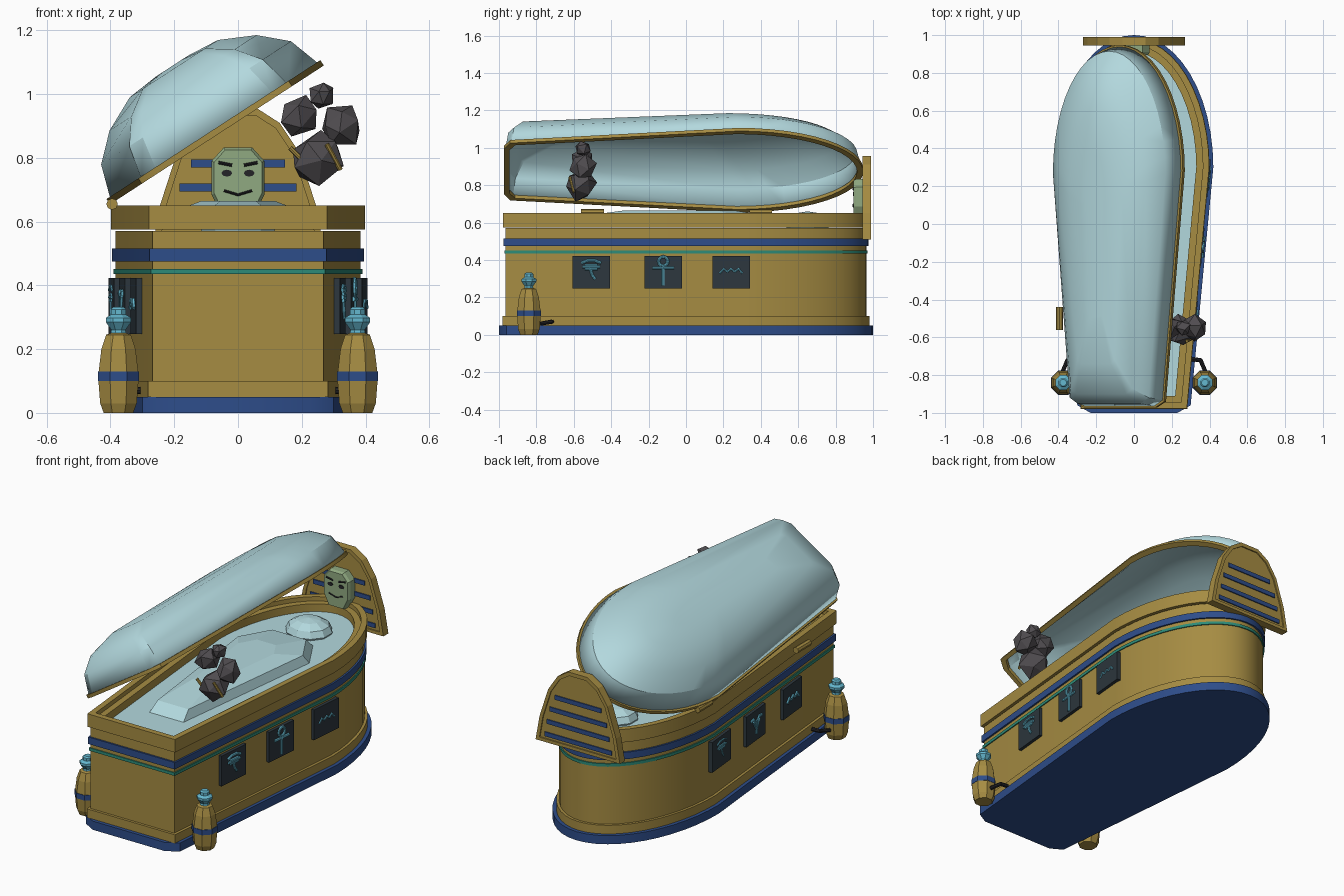
import bpy, bmesh, math, random
from math import cos, sin, pi, radians
from mathutils import Matrix, Vector

cube = bpy.data.objects.get("Cube")
if cube:
    bpy.data.objects.remove(cube, do_unlink=True)
random.seed(4)


def material(name, r, g, b):
    m = bpy.data.materials.new(name)
    m.use_nodes = True
    m.diffuse_color = (r, g, b, 1)
    m.node_tree.nodes["Principled BSDF"].inputs["Base Color"].default_value = (r, g, b, 1)
    return m


GOLD = material("gold", .38, .262, .055)
BLUE = material("deep blue", .027, .074, .254)
TEAL = material("teal", .026, .26, .19)
PALE = material("pale blue", .45, .69, .73)
TURQ = material("turquoise", .13, .48, .63)
SLATE = material("dark slate", .026, .038, .048)
ROCK = material("grey rock", .08, .073, .08)
GREEN = material("mask green", .28, .40, .22)
DARK = material("near black", .017, .017, .02)


def finish(name, bm, mats, smooth=False, fix=True):
    if fix:
        bmesh.ops.recalc_face_normals(bm, faces=bm.faces)
    me = bpy.data.meshes.new(name)
    bm.to_mesh(me)
    bm.free()
    for m in mats:
        me.materials.append(m)
    ob = bpy.data.objects.new(name, me)
    bpy.context.collection.objects.link(ob)
    if smooth:
        bpy.ops.object.select_all(action='DESELECT')
        ob.select_set(True)
        bpy.context.view_layer.objects.active = ob
        bpy.ops.object.shade_smooth_by_angle(angle=radians(30))
    return ob


def loft(name, rings, mats, bands=None, smooth=False, start=True, end=True, end_mat=0):
    """Skin a list of point rings; bands gives a material index per strip."""
    bm = bmesh.new()
    loops = [[bm.verts.new(p) for p in ring] for ring in rings]
    n = len(loops[0])
    for k in range(len(loops) - 1):
        a, b = loops[k], loops[k + 1]
        for i in range(n):
            j = (i + 1) % n
            f = bm.faces.new((a[i], a[j], b[j], b[i]))
            f.material_index = bands[k] if bands else 0
    if start:
        bm.faces.new(loops[0][::-1])
    if end:
        bm.faces.new(loops[-1]).material_index = end_mat
    return finish(name, bm, mats, smooth, fix=start and end)


def rods(name, paths, r, mat, xf=Matrix()):
    """Straight round bars along each path."""
    bm = bmesh.new()
    for path in paths:
        for p, q in zip(path, path[1:]):
            p, q = xf @ Vector(p), xf @ Vector(q)
            d = q - p
            m = Matrix.Translation((p + q) / 2) @ d.to_track_quat('Z', 'Y').to_matrix().to_4x4()
            bmesh.ops.create_cone(bm, cap_ends=True, segments=8, radius1=r, radius2=r,
                                  depth=d.length + r * .6, matrix=m)
    return finish(name, bm, [mat])


def outline(inset=0, clip=False):
    """Plan of the chest: narrow flat foot, flaring sides, rounded head."""
    right = [(.23, -1), (.30, -.96)] if clip else [(.30, -1)]
    right += [(.42 * cos(t * pi / 24), .3 + .7 * sin(t * pi / 24)) for t in range(12)]
    pts = [Vector(p) for p in right + [(0, 1)] + [(-x, y) for x, y in right[::-1]]]
    out = []
    for i, p in enumerate(pts):
        d1 = (p - pts[i - 1]).normalized()
        d2 = (pts[(i + 1) % len(pts)] - p).normalized()
        n1, n2 = Vector((-d1.y, d1.x)), Vector((-d2.y, d2.x))
        out.append(p + (n1 + n2) * inset / (1 + n1.dot(n2)))
    return out


def ring(inset, z, clip=False):
    return [(p.x, p.y, z) for p in outline(inset, clip)]


def chest(name, steps, mats, clip=False, **kw):
    return loft(name, [ring(i, z, clip) for i, z in steps], mats, smooth=True, **kw)


# Chest
chest("plinth", [(0, 0), (0, .05)], [BLUE], clip=True)
chest("foot_moulding", [(.02, .05), (.02, .10)], [GOLD])
chest("chest_wall", [(.035, .10), (.035, .57)], [GOLD])
chest("teal_band", [(.029, .435), (.029, .452)], [TEAL])
chest("blue_band", [(.025, .475), (.025, .515)], [BLUE])
chest("rim_and_lining", [(.022, .575), (.022, .65), (.055, .65), (.055, .625), (.09, .625), (.09, .58)],
      [GOLD, PALE], end_mat=1)

# Wrapped body and headrest
plan = [(.11, -.66), (.23, .33), (.12, .52), (-.12, .52), (-.23, .33), (-.11, -.66)]
loft("wrapped_body", [[(x * s, y * s, z) for x, y in plan]
                      for s, z in ((1, .575), (.9, .63), (.5, .665))], [PALE])
bm = bmesh.new()
bmesh.ops.create_uvsphere(bm, u_segments=10, v_segments=6, radius=1,
                          matrix=Matrix.Translation((0, .65, .59)) @ Matrix.Diagonal((.13, .12, .07, 1)))
finish("wrapped_head", bm, [PALE])

# Open lid, hinged on the -x edge
tilt = Matrix.Translation((-.40, 0, .655)) @ Matrix.Rotation(radians(-33), 4, 'Y') @ Matrix.Translation((.398, 0, 0))


def lid_ring(half, front, back, z):
    pts = outline(.02, True)
    return [tilt @ Vector((p.x * half / .40, front + (p.y + .98) / 1.96 * (back - front), z)) for p in pts]


lid = loft("lid_shell", [lid_ring(*a) for a in ((.39, -.965, .94, .012), (.355, -.95, .915, .12),
                                                 (.275, -.90, .82, .195), (.165, -.74, .62, .248),
                                                 (.06, -.5, .4, .258))], [PALE], smooth=True, start=False)
mod = lid.modifiers.new("thickness", 'SOLIDIFY')
mod.thickness, mod.offset = .015, -1
lid_frame = [lid_ring(*a) for a in ((.40, -.972, .947, 0), (.40, -.972, .947, .02),
                                    (.37, -.945, .915, .02), (.37, -.945, .915, 0))]
loft("lid_frame", lid_frame + lid_frame[:1], [GOLD], smooth=True, start=False, end=False)

# Hinges
for y in (-.5, .4):
    rods("hinge", [[(-.395, y - .055, .655), (-.395, y + .055, .655)]], .018, GOLD)


def mirrored(half):
    return half + [(-x, z) for x, z in half[::-1]]


# Headdress plate with a raised border and stripes on both faces
shape = mirrored([(.27, .51), (.245, .65), (.19, .82), (.13, .91), (.06, .955)])
inner = [(x * .91, .715 + (z - .715) * .91) for x, z in shape]


def slab_ring(pts, y):
    return [(x, y, z) for x, z in pts]


loft("headdress", [slab_ring(inner, .951), slab_ring(inner, .944), slab_ring(shape, .944),
                   slab_ring(shape, .99), slab_ring(inner, .99), slab_ring(inner, .983)], [GOLD])
for z, half in ((.783, .148), (.707, .183), (.63, .20), (.555, .215)):
    for y in (.949, .985):
        box = [(half, z - .0125), (half, z + .0125), (-half, z + .0125), (-half, z - .0125)]
        loft("headdress_stripe", [slab_ring(box, y - .004), slab_ring(box, y + .004)], [BLUE])

# Mask
mask = mirrored([(.05, .62), (.083, .685), (.083, .79), (.045, .832)])
loft("mask", [slab_ring(mask, .95), slab_ring(mask, .91),
              slab_ring([(x * .9, .73 + (z - .73) * .93) for x, z in mask], .895)], [GREEN])
for s in (-1, 1):
    loft("eye", [[(s * .035 + .017 * cos(k * pi / 4), y, .752 + .011 * sin(k * pi / 4)) for k in range(8)]
                 for y in (.897, .892)], [DARK])
    rods("eyebrow", [[(s * .06, .895, .785), (s * .02, .895, .777)]], .005, DARK)
rods("mouth", [[(-.043, .895, .697), (-.02, .895, .69), (0, .895, .684), (.02, .895, .69), (.043, .895, .697)]],
     .004, DARK)

# Carved side panels, symbols drawn in each panel's own plane
circle = [(cos(k * pi / 6), sin(k * pi / 6)) for k in range(13)]
EYE = [[(-.05, .05), (-.02, .062), (.02, .062), (.05, .05)],
       [(-.045, .028), (.045, .028)], [(-.03, .018), (.03, .018)], [(-.03, .036), (.03, .036)],
       [(-.005, .02), (.005, -.015), (.02, -.035)]]
ANKH = [[(.025 * x, .058 + .025 * y) for x, y in circle], [(-.055, .022), (.055, .022)],
        [(0, .035), (0, -.07)]]
BIRD = [[(-.055, .04), (-.03, .045), (0, .01), (.03, .045), (.055, .04)],
        [(-.03, .03), (0, -.02), (.03, .03)], [(0, .03), (0, -.045)]]
WAVE = [[(-.06, -.005), (-.04, .018), (-.02, .002), (0, .018), (.02, .002), (.04, .018), (.06, -.005)]]

for side, symbols in ((1, (EYE, ANKH, WAVE)), (-1, (WAVE, BIRD, EYE))):
    for y, symbol, r in zip((-.505, -.12, .243), symbols, (.008, .008, .005)):
        wall = .265 + .12 * (y + 1) / 1.3
        a = Vector((.12, side * 1.3, 0)).normalized()
        up = Vector((0, 0, 1))
        xf = Matrix((a, up, a.cross(up))).transposed().to_4x4()
        xf.translation = (side * wall, y, .335)
        bm = bmesh.new()
        bmesh.ops.create_cube(bm, size=1, matrix=xf @ Matrix.Diagonal((.2, .175, .036, 1)))
        finish("side_panel", bm, [SLATE])
        rods("panel_symbol", [[(u, v, .019) for u, v in path] for path in symbol], r, TURQ, xf)

# Jars with stoppers and wall ties
jar = [(.05, 0), (.062, .03), (.068, .10), (.07, .10), (.07, .13), (.067, .13), (.058, .20), (.042, .245),
       (.026, .25), (.024, .26), (.043, .285), (.043, .298), (.026, .308), (.026, .325), (.018, .332)]
bands = [0, 0, 1, 1, 1, 0, 0, 0] + [2] * 6
for s in (-1, 1):
    loft("jar", [[(s * .375 + r * cos((k + .5) * pi / 4), -.84 + r * sin((k + .5) * pi / 4), z) for k in range(8)]
                 for r, z in jar], [GOLD, BLUE, TURQ], bands, end_mat=2)
    rods("jar_tie", [[(s * .375, -.775, .06), (s * .352, -.72, .07), (s * .28, -.715, .07)]], .011, DARK)

# Floating rubble and gold shards
for x, y, z, r in ((.19, -.55, .93, .064), (.262, -.55, .997, .042), (.325, -.55, .90, .068), (.25, -.565, .80, .083)):
    bm = bmesh.new()
    turn = Matrix.Rotation(random.uniform(0, pi), 4, (random.random(), random.random(), 1))
    bmesh.ops.create_icosphere(bm, subdivisions=1, radius=r, matrix=Matrix.Translation((x, y, z)) @ turn)
    for v in bm.verts:
        v.co += Vector([random.uniform(-.12, .12) * r for _ in range(3)])
    finish("rubble", bm, [ROCK])
rods("gold_shard", [[(.165, -.61, .83), (.215, -.61, .78)], [(.28, -.62, .84), (.32, -.60, .765)]], .008, GOLD)
